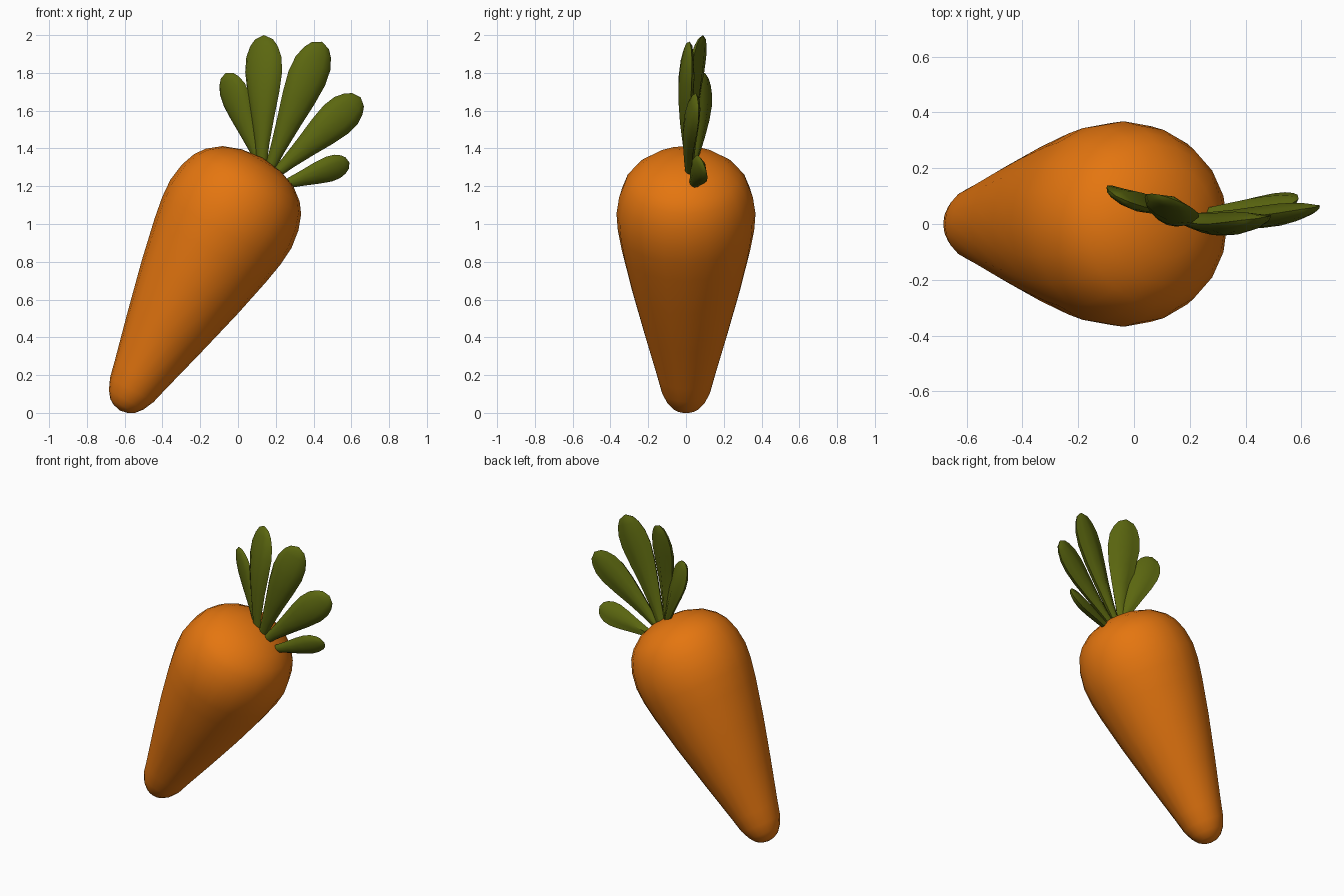
import bpy, math
from mathutils import Vector, Matrix

if "Cube" in bpy.data.objects:
    bpy.data.objects.remove(bpy.data.objects["Cube"])


def material(name, rgb):
    m = bpy.data.materials.new(name)
    m.diffuse_color = (*rgb, 1)
    m.use_nodes = True
    m.node_tree.nodes["Principled BSDF"].inputs["Base Color"].default_value = m.diffuse_color
    return m


orange = material("carrot orange", (0.78, 0.18, 0.005))
green = material("leaf green", (0.105, 0.135, 0.005))


def loft(name, rings, start, end, mat, angle):
    """Skin closed rings of equal length, closed with a point at each end."""
    n = len(rings[0])
    verts = [start] + [p for r in rings for p in r] + [end]
    faces = []
    for j in range(n):
        k = (j + 1) % n
        faces.append((0, 1 + k, 1 + j))
        for i in range(len(rings) - 1):
            a, b = 1 + i * n, 1 + (i + 1) * n
            faces.append((a + j, a + k, b + k, b + j))
        last = 1 + (len(rings) - 1) * n
        faces.append((last + j, last + k, len(verts) - 1))
    me = bpy.data.meshes.new(name)
    me.from_pydata([tuple(v) for v in verts], [], faces)
    me.materials.append(mat)
    ob = bpy.data.objects.new(name, me)
    bpy.context.collection.objects.link(ob)
    bpy.ops.object.select_all(action='DESELECT')
    ob.select_set(True)
    bpy.context.view_layer.objects.active = ob
    bpy.ops.object.shade_smooth_by_angle(angle=math.radians(angle))
    return ob


# Root: round profile (height along axis, radius), leaning to the right
profile = [(-.286, .045), (-.268, .075), (-.23, .105), (-.17, .132), (-.08, .154),
           (.18, .222), (.452, .290), (.68, .340), (.80, .361), (.90, .368),
           (1.0, .354), (1.08, .325), (1.135, .285), (1.19, .215), (1.225, .12)]
N = 20
lean = Matrix.Translation((-.479, 0, .27)) @ Matrix.Rotation(math.radians(29.4), 4, 'Y')
rings = [[lean @ Vector((r * math.cos(2 * math.pi * j / N), r * math.sin(2 * math.pi * j / N), s))
          for j in range(N)] for s, r in profile]
loft("carrot_root", rings, lean @ Vector((0, 0, -.296)), lean @ Vector((0, 0, 1.24)), orange, 60)

# Leaves: rounded front, shallow ridged back, narrow stalk and wide rounded tip
# position along leaf, width factor, thickness factor
SHAPE = [(0, .22, .45), (.2, .38, .65), (.4, .62, .85), (.58, .86, 1), (.73, 1, 1),
         (.84, .95, .85), (.92, .74, .62), (.97, .48, .4)]
# cross-section (across, depth); negative depth faces the front
SECTION = [(-1, .15), (-.85, -.45), (-.5, -.85), (0, -1), (.5, -.85), (.85, -.45),
           (1, .15), (.5, .45), (0, .8), (-.5, .45)]


def leaf(name, base, tip, half_width, thick, roll, bow):
    base, tip = Vector(base), Vector(tip)
    axis = (tip - base).normalized()
    across = axis.cross(Vector((0, -1, 0))).normalized() * -1
    if across.dot(Vector((axis.z, 0, -axis.x))) < 0:
        across = -across
    across = Matrix.Rotation(math.radians(roll), 3, axis) @ across
    depth = axis.cross(across).normalized()
    if depth.y < 0:
        depth = -depth
    rings = []
    for t, w, d in SHAPE:
        c = base.lerp(tip, t) + Vector((0, -bow * math.sin(math.pi * t), 0))
        rings.append([c + across * (u * w * half_width) + depth * (v * d * thick)
                      for u, v in SECTION])
    return loft(name, rings, base, tip, green, 50)


leaf("leaf_far_left", (.14, .03, 1.27), (-.065, .10, 1.80), .086, .036, -28, -.015)
leaf("leaf_tall_left", (.125, .03, 1.28), (.137, .09, 2.0), .104, .042, -20, .025)
leaf("leaf_tall_right", (.15, .03, 1.25), (.445, .02, 1.965), .105, .046, 8, .02)
leaf("leaf_right", (.17, .02, 1.24), (.65, .06, 1.67), .100, .044, 8, .015)
leaf("leaf_low_right", (.19, .03, 1.19), (.59, .09, 1.325), .074, .036, 25, 0)
